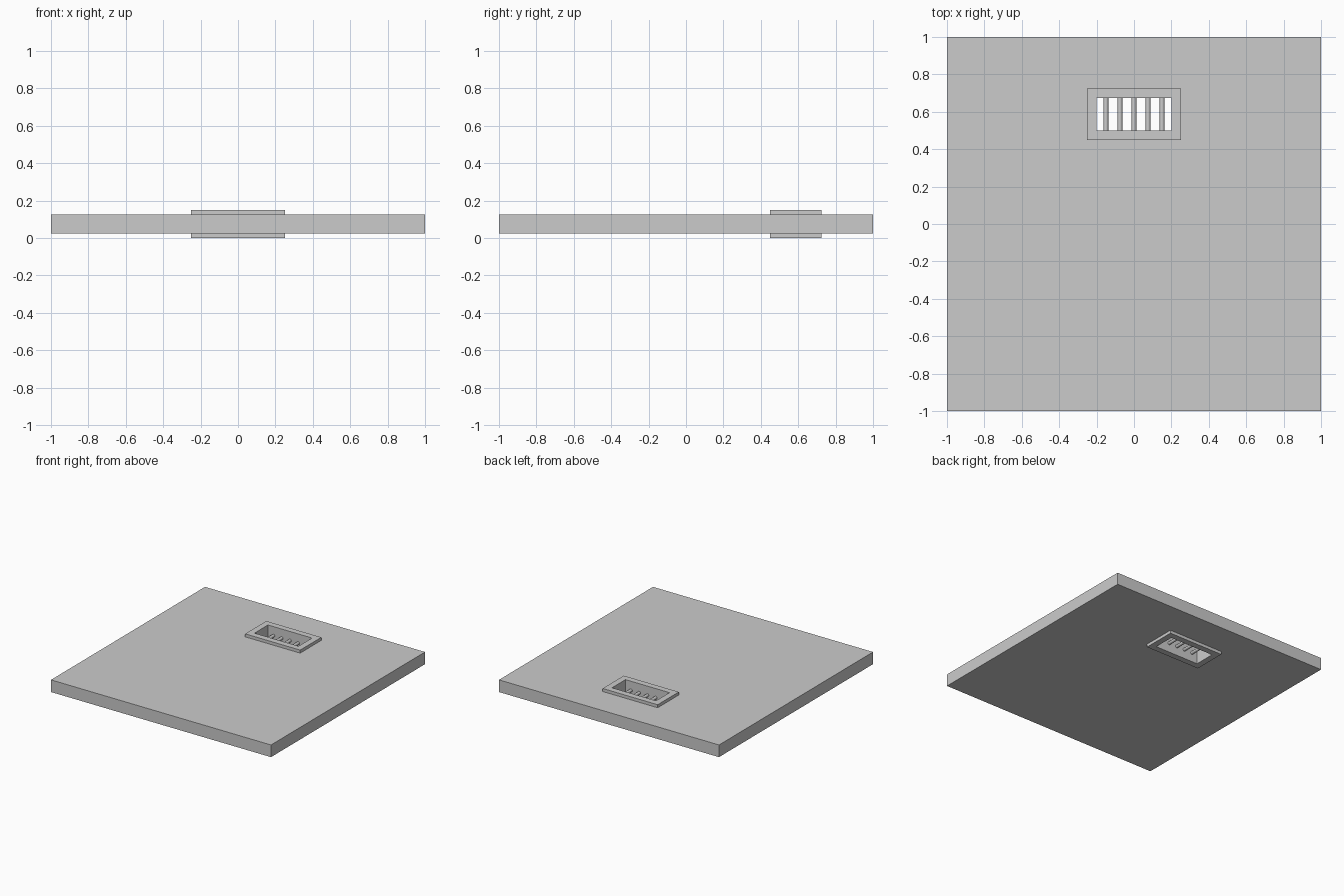
import bpy, bmesh
from math import radians

if "Cube" in bpy.data.objects:
    bpy.data.objects.remove(bpy.data.objects["Cube"])


def ring(name, outer, inner, z0, z1):
    """Rectangular plate with a rectangular opening; rects are x0, x1, y0, y1."""
    bm = bmesh.new()

    def loop(r, z):
        x0, x1, y0, y1 = r
        return [bm.verts.new((x, y, z)) for x, y in ((x0, y0), (x1, y0), (x1, y1), (x0, y1))]

    loops = [loop(outer, z0), loop(outer, z1), loop(inner, z1), loop(inner, z0)]
    for a, b in zip(loops, loops[1:] + loops[:1]):
        for i in range(4):
            j = (i + 1) % 4
            bm.faces.new((a[i], a[j], b[j], b[i]))
    bmesh.ops.recalc_face_normals(bm, faces=bm.faces)
    me = bpy.data.meshes.new(name)
    bm.to_mesh(me)
    bm.free()
    ob = bpy.data.objects.new(name, me)
    bpy.context.collection.objects.link(ob)
    return ob


frame_rect = (-0.25, 0.25, 0.45, 0.725)
hole_rect = (-0.2, 0.2, 0.5, 0.675)

# Slab with the opening that receives the window frame
ring("door_slab", (-1, 1, -1, 1), frame_rect, 0.025, 0.125)

# Frame passing through the slab, proud on both faces
ring("window_frame", frame_rect, hole_rect, 0.0, 0.15)

# Round bars across the opening, set into the frame
for i in range(5):
    bpy.ops.mesh.primitive_cylinder_add(
        vertices=16, radius=0.0125, depth=0.195,
        location=((i - 2) * 0.075, 0.5875, 0.075), rotation=(radians(90), 0, 0))
    bpy.context.object.name = f"window_bar_{i + 1}"
    bpy.ops.object.shade_smooth_by_angle()
